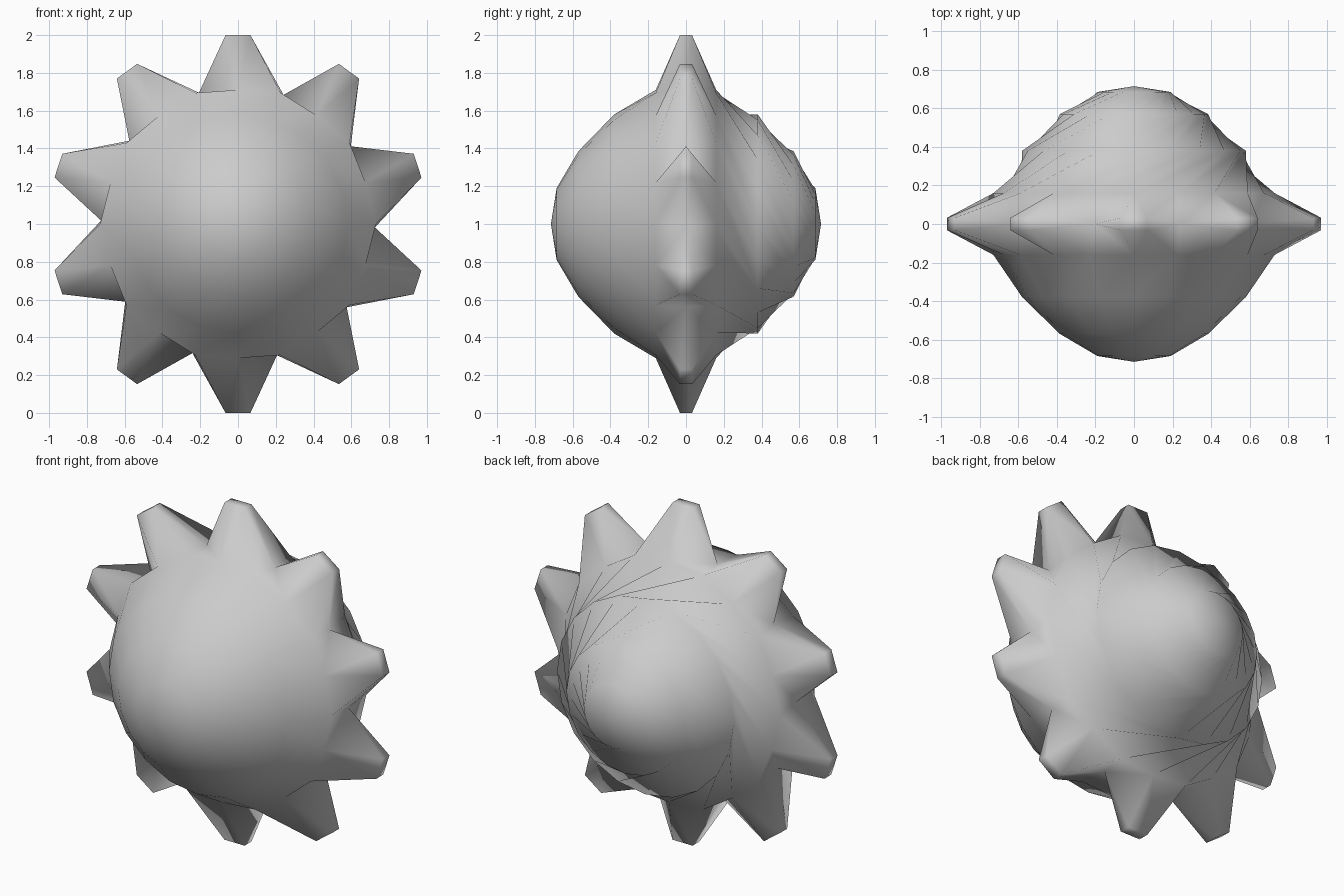
import bpy, bmesh, math

if "Cube" in bpy.data.objects:
    bpy.data.objects.remove(bpy.data.objects["Cube"])

SECTORS = 10
N = 2 * SECTORS
STEP = 2 * math.pi / N
TOP = math.pi / 2
PROFILE = [(0.16, 0.71), (0.38, 0.58), (0.57, 0.385), (0.685, 0.19)]  # depth, radius
POLE = 0.715
TWIST = 2  # ring steps of swirl per band on the back

bm = bmesh.new()


def vert(angle, r, y):
    return bm.verts.new((r * math.cos(angle), y, 1 + r * math.sin(angle)))


def face(*vs):
    bm.faces.new(vs)


# valley floor between the spikes, leaning slightly to one side
valley = [vert(TOP + (2 * k + 1) * STEP - 0.025, 0.725, 0) for k in range(SECTORS)]
tips = {}

for side in (-1, 1):
    # dome rings
    rings = [[vert(TOP + i * STEP, r + (0.02 if j == 0 and i % 2 else 0), side * y)
              for i in range(N)] for j, (y, r) in enumerate(PROFILE)]
    pole = bm.verts.new((0, side * POLE, 1))
    tips[side] = [[vert(TOP + 2 * k * STEP + s * 0.066, 1.002, side * 0.032)
                   for s in (-1, 1)] for k in range(SECTORS)]

    # flanks of the spikes
    base = rings[0]
    for k in range(SECTORS):
        a, b = tips[side][k]
        face(base[2 * k], a, b)
        face(base[2 * k], b, valley[k], base[2 * k + 1])
        face(base[2 * k - 1], valley[k - 1], a, base[2 * k])

    # dome bands: plain at the front, swirled at the back
    shift = TWIST if side == 1 else 0
    for lo, hi in zip(rings, rings[1:]):
        for i in range(N):
            j = (i + 1) % N
            p, q = hi[(i - shift) % N], hi[(j - shift) % N]
            if shift:
                face(lo[i], lo[j], p)
                face(lo[j], q, p)
            else:
                face(lo[i], lo[j], q, p)
    for i in range(N):
        face(rings[-1][i], rings[-1][(i + 1) % N], pole)

# blunt spike ends and their narrow side edges
for k in range(SECTORS):
    (a, b), (c, d) = tips[-1][k], tips[1][k]
    face(a, b, d, c)
    face(b, valley[k], d)
    face(a, c, valley[k - 1])

bmesh.ops.recalc_face_normals(bm, faces=bm.faces)
mesh = bpy.data.meshes.new("spiked_shell")
bm.to_mesh(mesh)
bm.free()
for p in mesh.polygons:
    p.use_smooth = True
obj = bpy.data.objects.new("spiked_shell", mesh)
bpy.context.collection.objects.link(obj)
